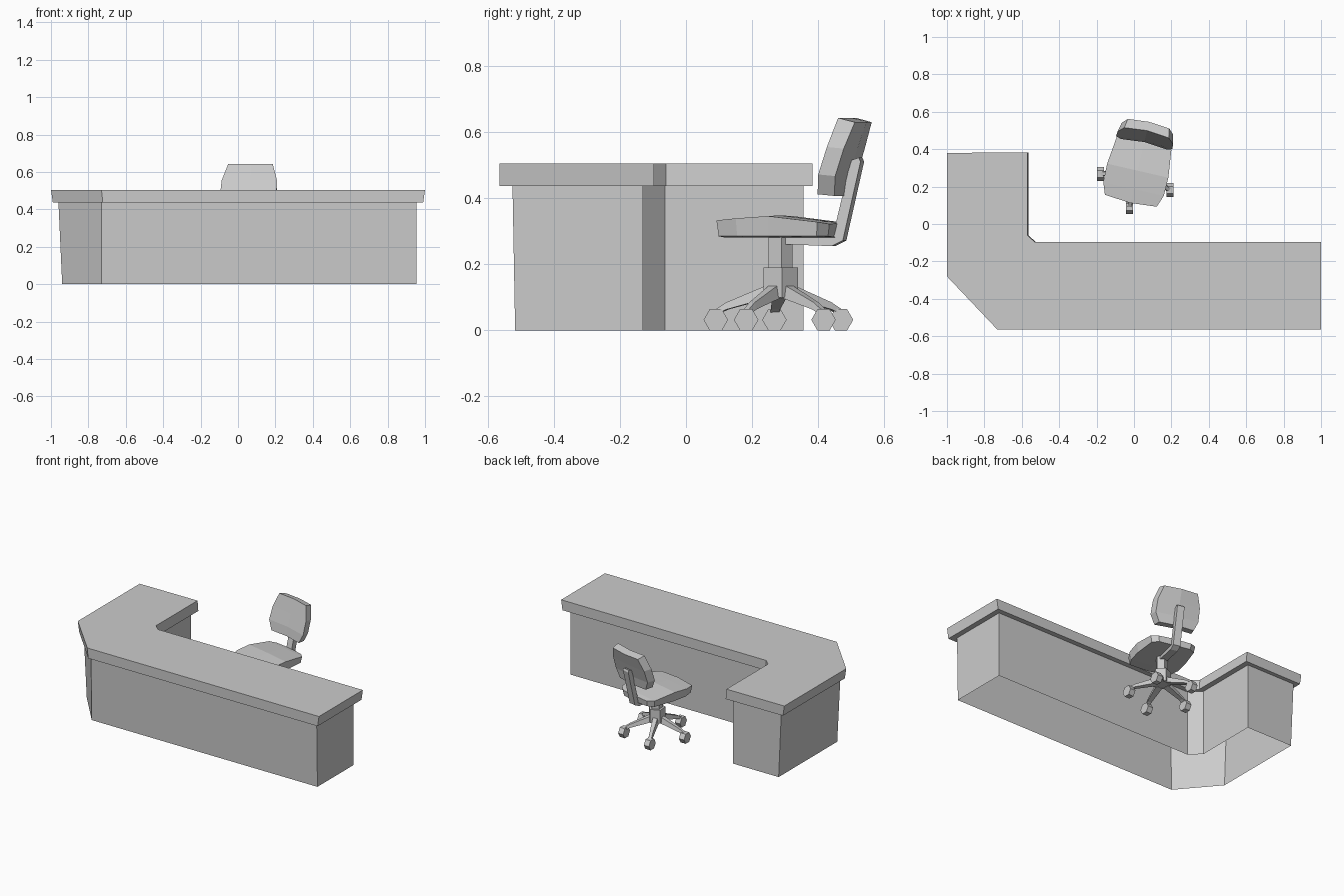
import bpy, bmesh
from math import radians, cos, sin
from mathutils import Matrix

if "Cube" in bpy.data.objects:
    bpy.data.objects.remove(bpy.data.objects["Cube"])

CHAIR = Matrix.Translation((0.02, 0.285, 0)) @ Matrix.Rotation(radians(-13), 4, 'Z')


def loft(name, loops, cap_start=True, cap_end=True, matrix=Matrix()):
    """Skin a list of equal-length closed loops into one flat-shaded object."""
    bm = bmesh.new()
    rings = [[bm.verts.new(p) for p in loop] for loop in loops]
    for a, b in zip(rings, rings[1:]):
        for i in range(len(a)):
            j = (i + 1) % len(a)
            bm.faces.new((a[i], a[j], b[j], b[i]))
    if cap_start:
        bm.faces.new(rings[0][::-1])
    if cap_end:
        bm.faces.new(rings[-1])
    bmesh.ops.recalc_face_normals(bm, faces=bm.faces)
    me = bpy.data.meshes.new(name)
    bm.to_mesh(me)
    bm.free()
    ob = bpy.data.objects.new(name, me)
    bpy.context.collection.objects.link(ob)
    ob.matrix_world = matrix
    return ob


def at(points, z):
    return [(x, y, z) for x, y in points]


def ngon(r, n, z, start):
    return [(r * cos(radians(start + 360 * i / n)),
             r * sin(radians(start + 360 * i / n)), z) for i in range(n)]


# Desk: worktop with an overhanging lip, hollow body open underneath
top = [(-1, .38), (-.57, .383), (-.57, -.06), (-.53, -.097),
       (1, -.097), (1, -.565), (-.73, -.565), (-1, -.28)]
body = [(-.96, .355), (-.60, .355), (-.60, -.063), (-.53, -.13),
        (.955, -.13), (.955, -.525), (-.73, -.525), (-.96, -.275)]
foot = [(-.94, .355), (-.60, .355), (-.60, -.063), (-.53, -.13),
        (.955, -.13), (.955, -.517), (-.73, -.517), (-.94, -.27)]
lip = [(x * .99, y) for x, y in top]
loft("desk", [at(top, .505), at(lip, .437), at(body, .437), at(foot, 0)], cap_end=False)

# Two loose sheets of paper
sheets = [[(-.175, -.38), (-.005, -.42), (.065, -.185), (-.11, -.145)],
          [(-.061, -.178), (-.022, -.419), (.156, -.39), (.117, -.149)]]
for i, s in enumerate(sheets):
    loft(f"paper_{i + 1}", [at(s, .506 + .001 * i)], cap_end=False)

# Seat cushion: cross-sections from front to back (v, half width, top z, mid shift)
seat = []
for v, w, z, mid in [(-.165, .142, .333, -.012), (-.10, .166, .339, 0), (0, .168, .346, 0),
                     (.15, .15, .328, 0), (.178, .11, .322, .005)]:
    b = w * .95
    seat.append([(-w, v, z), (0, v + mid, z + .002), (w, v, z),
                 (b, v * .97, .285), (0, (v + mid) * .97, .281), (-b, v * .97, .285)])
loft("seat", seat, matrix=CHAIR)

# Backrest cushion: cross-sections from bottom to top (z, half width, front v)
rest = []
for z, w, v in [(.412, .125, .145), (.472, .155, .154), (.555, .152, .18), (.635, .122, .208)]:
    t, b = .05, w * .93
    rest.append([(-w, v, z), (0, v + .012, z), (w, v, z),
                 (b, v + t, z - .005), (0, v + t + .01, z - .005), (-b, v + t, z - .005)])
for k in range(3):
    x, y, z = rest[-1][k]
    rest[-1][k] = (x, y, z + .008)
loft("backrest", rest, matrix=CHAIR)

# Bent bar joining the seat to the backrest
bar = [(-.02, .262), (.165, .255), (.2, .272), (.255, .51), (.25, .523),
       (.225, .515), (.17, .29), (.155, .283), (-.02, .284)]
loft("backrest_bar", [[(u, v, z) for v, z in bar] for u in (-.024, .024)], matrix=CHAIR)

# Five-sided column and hub
loft("column", [ngon(.039, 5, z, 18) for z in (.18, .284)], matrix=CHAIR)
loft("hub", [ngon(.055, 5, z, 18) for z in (.10, .19)], matrix=CHAIR)

# Five bent legs, each with a six-sided castor whose axle runs along x
for k in range(5):
    turn = CHAIR @ Matrix.Rotation(radians(-90 + 72 * k), 4, 'Z')
    leg = [[(r, -w, lo), (r, w, lo), (r, w * .7, hi), (r, -w * .7, hi)]
           for r, w, lo, hi in [(.035, .022, .098, .138), (.165, .014, .063, .085),
                                (.202, .013, .045, .062)]]
    loft(f"leg_{k + 1}", leg, matrix=turn)
    c = turn @ Matrix.Translation((.2, 0, .032))
    wheel = [[(x, px, py) for px, py, _ in ngon(.037, 6, 0, 0)] for x in (-.019, .019)]
    loft(f"castor_{k + 1}", wheel, matrix=Matrix.Translation(c.translation))
